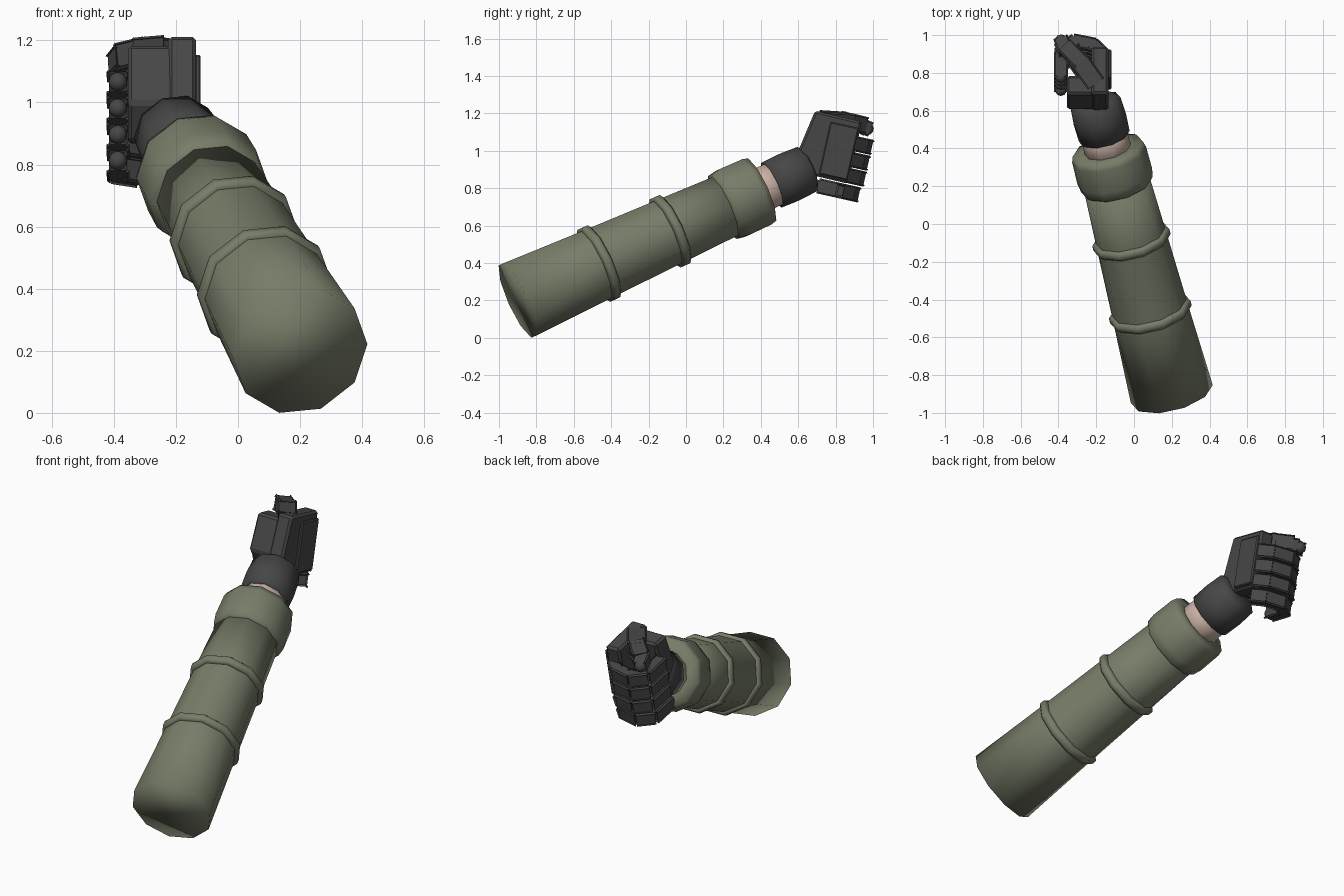
import bpy, bmesh, math
from mathutils import Vector

if "Cube" in bpy.data.objects:
    bpy.data.objects.remove(bpy.data.objects["Cube"])


def material(name, rgb):
    m = bpy.data.materials.new(name)
    m.diffuse_color = (*rgb, 1)
    m.use_nodes = True
    m.node_tree.nodes["Principled BSDF"].inputs["Base Color"].default_value = m.diffuse_color
    return m


OLIVE = material("olive cloth", (0.185, 0.205, 0.14))
CHARCOAL = material("charcoal glove", (0.062, 0.062, 0.064))
SKIN = material("skin", (0.58, 0.43, 0.36))

# Arm frame: axis D, side U, upward V
START = Vector((0.2, -0.9, 0.2))
D = Vector((-0.232, 0.886, 0.402)).normalized()
U = (Vector((1, 0, 0)) - D * D.x).normalized()
V = U.cross(D)


def finish(name, bm, mat, smooth=False, bevel=0):
    if bevel:
        bmesh.ops.bevel(bm, geom=bm.edges[:], offset=bevel, segments=1, affect='EDGES')
    bmesh.ops.recalc_face_normals(bm, faces=bm.faces)
    for f in bm.faces:
        f.smooth = smooth
    me = bpy.data.meshes.new(name)
    bm.to_mesh(me)
    bm.free()
    me.materials.append(mat)
    ob = bpy.data.objects.new(name, me)
    bpy.context.collection.objects.link(ob)
    return ob


def lathe(name, profile, mat, sides=10, closed=False):
    """Ten-sided loops (distance along arm, radius) joined into a tube."""
    bm = bmesh.new()
    loops = []
    for t, r in profile:
        loops.append([bm.verts.new(START + D * t + r * (U * math.cos(k * math.tau / sides)
                      + V * math.sin(k * math.tau / sides))) for k in range(sides)])
    pairs = list(zip(loops, loops[1:]))
    if closed:
        pairs.append((loops[-1], loops[0]))
    else:
        bm.faces.new(loops[0])
        bm.faces.new(loops[-1])
    for p, q in pairs:
        for k in range(sides):
            j = (k + 1) % sides
            bm.faces.new((p[k], p[j], q[j], q[k]))
    return finish(name, bm, mat, smooth=True)


# Sleeve, its two folds and cuff
lathe("sleeve", [(0, 0.223), (0.49, 0.204), (0.92, 0.190), (1.30, 0.177)], OLIVE)
for name, t, r in (("sleeve_fold_rear", 0.49, 0.204), ("sleeve_fold_front", 0.92, 0.192)):
    ring = [(t + 0.028 * math.cos(i * math.tau / 6), r + 0.021 * math.sin(i * math.tau / 6))
            for i in range(6)]
    lathe(name, ring, OLIVE, closed=True)
lathe("sleeve_cuff", [(1.235, 0.172), (1.25, 0.194), (1.30, 0.203), (1.43, 0.201),
                      (1.462, 0.192), (1.462, 0.12)], OLIVE)

# Wrist and glove band
lathe("wrist", [(1.40, 0.127), (1.60, 0.122)], SKIN)
lathe("glove_band", [(1.535, 0.115), (1.54, 0.138), (1.64, 0.142), (1.74, 0.136),
                     (1.76, 0.10)], CHARCOAL)


def hand(x, a, b):
    """Hand frame: x across the palm, a forward, b upward."""
    return Vector((x, 0.8 + 0.976 * a + 0.219 * b, 1 - 0.219 * a + 0.976 * b))


def slab(name, outline, x0, x1, bevel):
    bm = bmesh.new()
    lo = [bm.verts.new(hand(x0, a, b)) for a, b in outline]
    hi = [bm.verts.new(hand(x1, a, b)) for a, b in outline]
    bm.faces.new(lo)
    bm.faces.new(hi)
    n = len(outline)
    for k in range(n):
        j = (k + 1) % n
        bm.faces.new((lo[k], lo[j], hi[j], hi[k]))
    finish(name, bm, CHARCOAL, bevel=bevel)


def bar(name, p, q, thick, height):
    """Bevelled block from p to q, given in the hand frame."""
    p, q = hand(*p), hand(*q)
    d = (q - p).normalized()
    up = hand(0, 0, 1) - hand(0, 0, 0)
    side = d.cross(up).normalized()
    up = side.cross(d)
    bm = bmesh.new()
    bmesh.ops.create_cube(bm, size=1)
    for v in bm.verts:
        c = v.co.copy()
        v.co = (p + q) / 2 + d * c.x * (q - p).length + side * c.y * thick + up * c.z * height
    finish(name, bm, CHARCOAL, bevel=0.008)


def tip(name, p, r):
    bm = bmesh.new()
    bmesh.ops.create_uvsphere(bm, u_segments=10, v_segments=6, radius=r)
    bmesh.ops.translate(bm, vec=hand(*p), verts=bm.verts)
    finish(name, bm, CHARCOAL, smooth=True)


# Back of the hand, palm heel and raised plate
slab("hand_back", [(-0.154, 0.185), (0.103, 0.183), (0.103, -0.157), (-0.098, -0.155),
                   (-0.195, -0.044)], -0.225, -0.135, 0.012)
slab("palm_heel", [(-0.15, 0.155), (-0.05, 0.155), (-0.05, -0.15), (-0.10, -0.15),
                   (-0.19, -0.044)], -0.355, -0.20, 0.012)
slab("knuckle_plate", [(-0.06, 0.145), (0.095, 0.145), (0.095, -0.14), (-0.06, -0.14)],
     -0.14, -0.12, 0.006)

# Four curled fingers
path = [(-0.165, 0.085), (-0.215, 0.135), (-0.315, 0.155), (-0.385, 0.105), (-0.387, -0.03)]
for f, b in (("index", 0.06), ("middle", -0.027), ("ring", -0.114), ("little", -0.203)):
    s = -0.012 if f == "little" else 0
    for k, (p, q) in enumerate(zip(path, path[1:])):
        bar(f"{f}_finger_{k + 1}", (p[0], p[1] + s, b), (q[0], q[1] + s, b), 0.058, 0.066)
    tip(f"{f}_fingertip", (-0.387, -0.036 + s, b), 0.031)

# Thumb laid over the fist
bar("thumb_base", (-0.21, -0.09, 0.145), (-0.30, 0.035, 0.165), 0.09, 0.085)
bar("thumb_middle", (-0.285, 0.02, 0.17), (-0.365, 0.10, 0.168), 0.075, 0.075)
bar("thumb_end", (-0.365, 0.08, 0.165), (-0.385, 0.14, 0.153), 0.064, 0.066)
tip("thumb_tip", (-0.386, 0.14, 0.152), 0.034)
